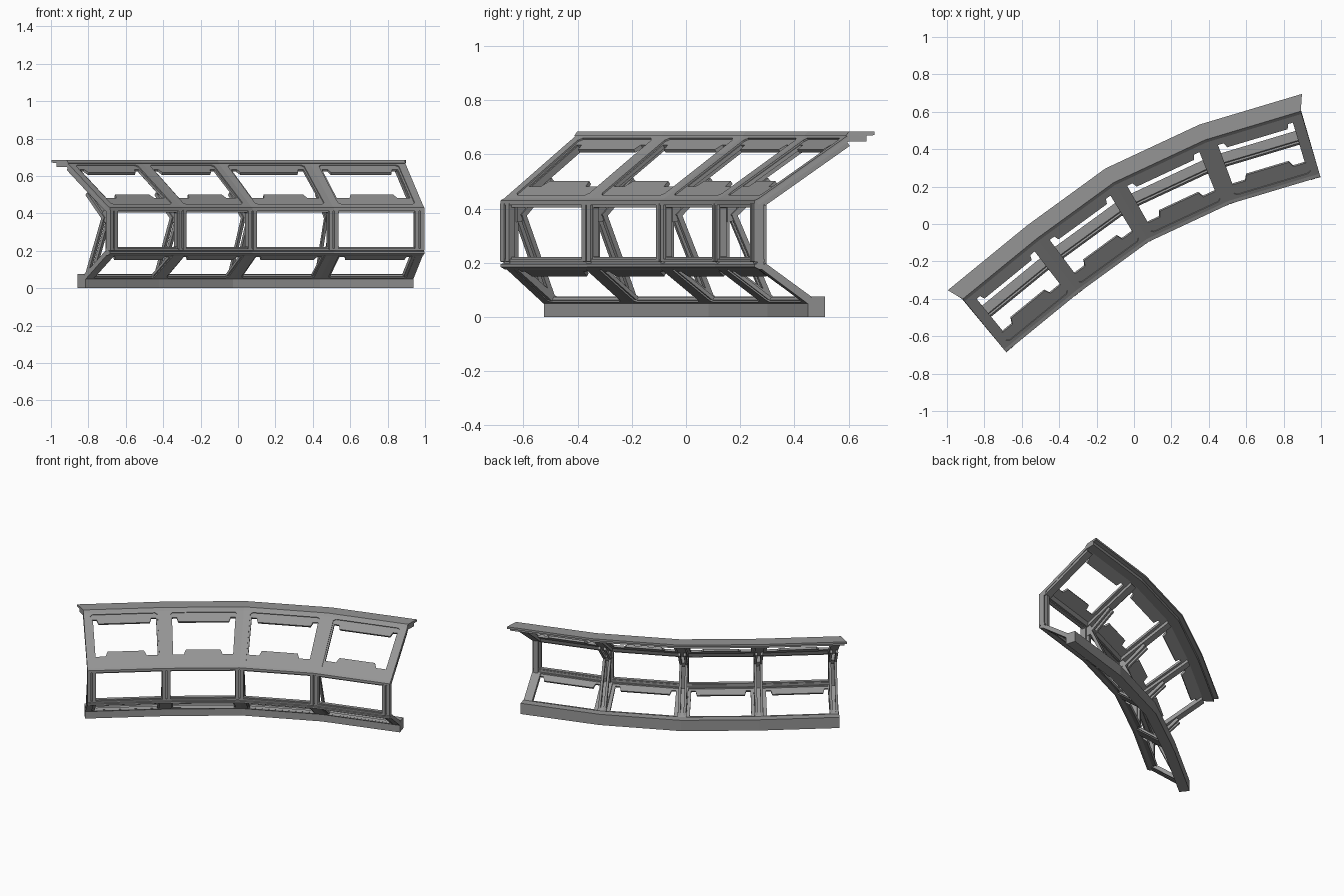
import bpy, bmesh
from mathutils import Vector as V

if "Cube" in bpy.data.objects:
    bpy.data.objects.remove(bpy.data.objects["Cube"])

# Plan line of the front face: five joints, four bays
PATH = [V(p) for p in ((-.688, -.68), (-.30, -.363), (.075, -.09), (.51, .113), (.995, .258))]
N = len(PATH) - 1
DIRS = [(PATH[i + 1] - PATH[i]).normalized() for i in range(N)]

# Dark grey paint for every part
PAINT = bpy.data.materials.new("dark_grey")
PAINT.diffuse_color = (.3, .3, .3, 1)
PAINT.use_nodes = True
PAINT.node_tree.nodes["Principled BSDF"].inputs["Base Color"].default_value = PAINT.diffuse_color


def tangent(j):
    return (DIRS[max(j - 1, 0)] + DIRS[min(j, N - 1)]).normalized()


def joint(j, d):
    """Plan point at joint j, set back d from the front line (mitred)."""
    t = tangent(j)
    n = V((-t.y, t.x))
    p = PATH[j] + n * d / t.dot(DIRS[min(j, N - 1)])
    flare = max(0, d - .37) * .42
    return p + t * flare * (-1 if j == 0 else 1 if j == N else 0)


def finish(name, bm):
    bmesh.ops.recalc_face_normals(bm, faces=bm.faces)
    me = bpy.data.meshes.new(name)
    bm.to_mesh(me)
    bm.free()
    me.materials.append(PAINT)
    ob = bpy.data.objects.new(name, me)
    bpy.context.collection.objects.link(ob)


def skin(bm, rings):
    """Join closed rings of points into a capped solid."""
    rs = [[bm.verts.new(p) for p in r] for r in rings]
    n = len(rs[0])
    for a, b in zip(rs, rs[1:]):
        for k in range(n):
            bm.faces.new((a[k], a[(k + 1) % n], b[(k + 1) % n], b[k]))
    bm.faces.new(rs[0])
    bm.faces.new(rs[-1])


def rail(name, prof):
    """Sweep a (setback, height) profile along all the bays."""
    bm = bmesh.new()
    skin(bm, [[(*joint(j, d), z) for d, z in prof] for j in range(N + 1)])
    finish(name, bm)


def rect(d0, d1, z0, z1):
    return [(d0, z0), (d1, z0), (d1, z1), (d0, z1)]


def beam(p, q, thick):
    """Profile of a straight bar of given thickness from p to q."""
    p, q = V(p), V(q)
    t = (q - p).normalized()
    n = V((-t.y, t.x)) * thick / 2
    return [p - n, q - n, q + n, p + n]


def ribs(name, prof, spans, half, count=N + 1):
    """Repeat a (setback, height) profile at each joint; end ones sit inside."""
    bm = bmesh.new()
    for j in range(count):
        t = tangent(j)
        shift = half if j == 0 else -half if j == N else 0
        for s0, s1 in spans:
            skin(bm, [[(*(joint(j, d) + t * (s + shift)), z) for d, z in prof] for s in (s0, s1)])
    finish(name, bm)


def panel(name, A, B, h0, h1, hole, outer):
    """Framed panel per bay between profile points A and B, with a window hole."""
    A, B = V(A), V(B)
    dr = (B - A).normalized()
    n = V((-dr.y, dr.x))
    if n.x > 0:
        n = -n
    bm = bmesh.new()
    for i in range(N):
        def ring(loop, h):
            out = []
            for t, w in loop:
                d, z = A.lerp(B, w) + n * h
                out.append(bm.verts.new((*joint(i, d).lerp(joint(i + 1, d), t), z)))
            return out
        loops = [ring(outer, h0), ring(hole, h0), ring(hole, h1), ring(outer, h1)]
        m = len(hole)
        for a, b in zip(loops, loops[1:] + loops[:1]):
            for k in range(m):
                bm.faces.new((a[k], a[(k + 1) % m], b[(k + 1) % m], b[k]))
    finish(name, bm)


def tabbed(a, lo, lo_tab, hi, hi_tab):
    """Window outline with stepped tabs on the low and high edges."""
    ts = (a, .24, .27, .73, .76, 1 - a)
    hole = [(t, w) for t, w in zip(ts, (lo, lo, lo_tab, lo_tab, lo, lo))]
    us = (1 - a, .84, .82, .18, .16, a)
    hole += [(t, w) for t, w in zip(us, (hi, hi, hi_tab, hi_tab, hi, hi))]
    outer = [(t, 0) for t in (0,) + ts[1:5] + (1,)] + [(t, 1) for t in (1,) + us[1:5] + (0,)]
    return hole, outer


def chamfered(a, lo, hi, c=.03):
    """Plain window outline with cut corners."""
    b = 1 - a
    hole = [(a + c, lo), (b - c, lo), (b, lo + c), (b, hi - c), (b - c, hi), (a + c, hi), (a, hi - c), (a, lo + c)]
    outer = [(0, 0), (1, 0), (1, lo + c), (1, hi - c), (1, 1), (0, 1), (0, hi - c), (0, lo + c)]
    return hole, outer


def flipped(pair):
    """Swap the low and high edges of an outline."""
    return [[(t, 1 - w) for t, w in loop] for loop in pair]


# Upper sloping windows: raised frame over a tabbed plate
UA, UB = (0, .43), (.365, .677)
panel("upper_frame", UA, UB, -.012, 0, *chamfered(.08, .08, .93))
panel("upper_plate", UA, UB, -.02, -.006, *tabbed(.1, .23, .31, .85, .78))

# Lower sloping windows
LA, LB = (0, .192), (.205, .045)
panel("lower_frame", LA, LB, -.012, 0, *chamfered(.08, .09, .93))
panel("lower_plate", LA, LB, -.02, -.006, *flipped(tabbed(.1, .08, .08, .80, .68)))

# Upright middle windows
panel("middle_frame", (.004, .208), (.004, .415), -.026, 0, *chamfered(.06, .06, .95, .012))

# Long rails
rail("top_flange", [(.345, .668), (.36, .685), (.447, .685), (.447, .671), (.36, .665)])
rail("flange_under_rail", rect(.355, .42, .648, .672))
rail("upper_sill", [(-.006, .413), (.04, .413), (.05, .44), (.012, .438), (-.006, .43)])
rail("lower_sill_top", rect(-.004, .034, .202, .213))
rail("lower_sill_core", rect(.008, .03, .188, .206))
rail("lower_sill_bottom", [(-.006, .185), (.012, .176), (.04, .172), (.04, .196), (-.006, .196)])
rail("base_strip", [(.2, 0), (.267, 0), (.267, .075), (.215, .075), (.2, .05)])

# Structure at the joints
ribs("joint_post", rect(-.008, .02, .205, .418), [(-.026, -.004), (.004, .026)], .026)
ribs("joint_post_core", rect(.004, .045, .19, .43), [(-.015, .015)], .026)
ribs("upper_rib", beam((.03, .422), (.355, .642), .026), [(-.028, .028)], .03)
ribs("lower_rib", beam((.03, .188), (.21, .062), .026), [(-.028, .028)], .03)

# Bent braces behind each joint, none at the far right end
ribs("upper_brace", beam((.055, .37), (.2, .505), .02), [(-.026, -.01), (.01, .026)], .03, N)
ribs("lower_brace", beam((.062, .375), (.2, .07), .02), [(-.026, -.01), (.01, .026)], .03, N)
ribs("brace_bracket", [(.035, .35), (.065, .355), (.08, .39), (.05, .43), (.035, .43)], [(-.02, .02)], .03, N)
